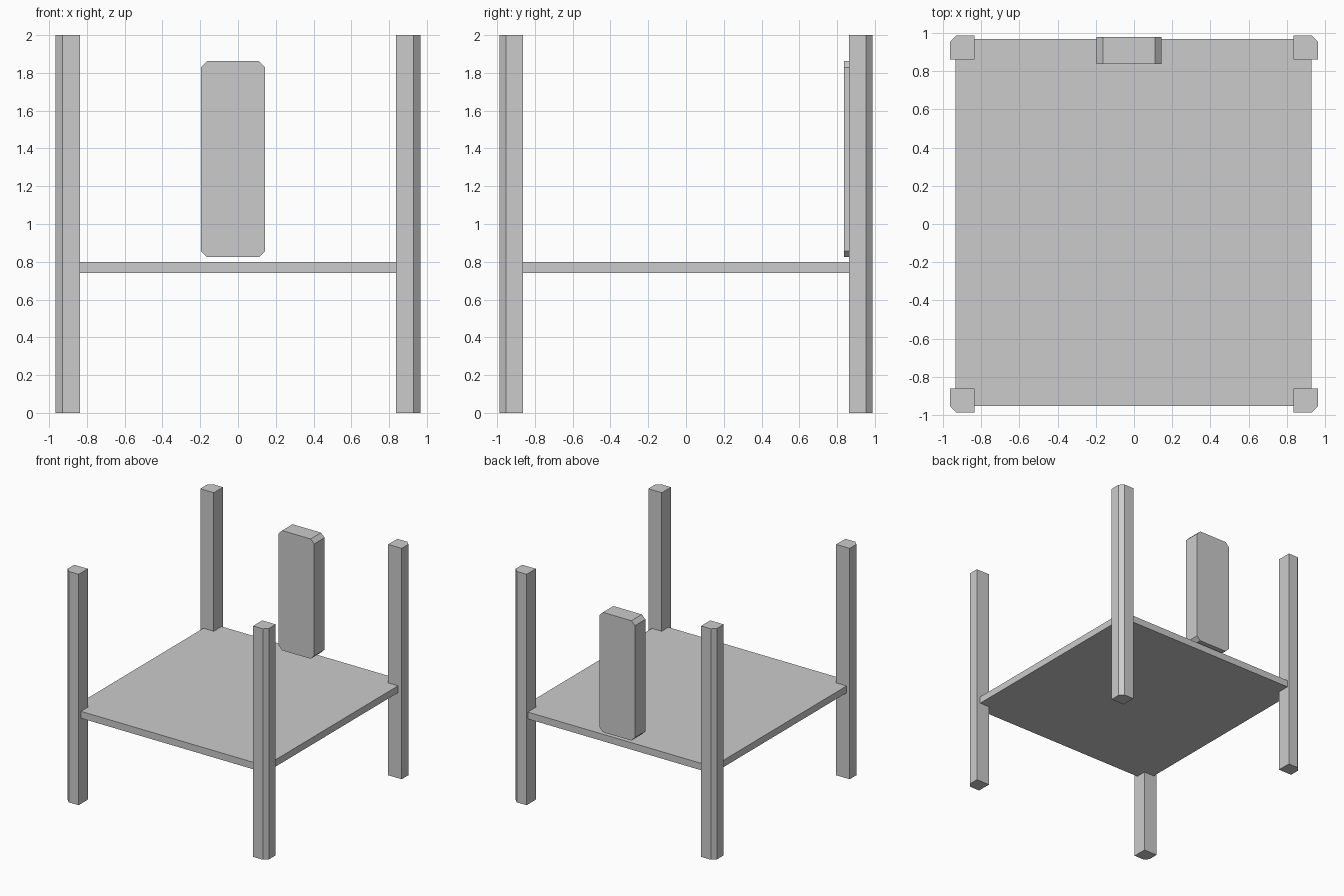
import bpy, bmesh
from mathutils import Vector

if "Cube" in bpy.data.objects:
    bpy.data.objects.remove(bpy.data.objects["Cube"])


def prism(name, outline, extrude):
    """Flat-faced solid from a planar outline pushed along a vector."""
    bm = bmesh.new()
    face = bm.faces.new([bm.verts.new(p) for p in outline])
    new = bmesh.ops.extrude_face_region(bm, geom=[face])["geom"]
    verts = [g for g in new if isinstance(g, bmesh.types.BMVert)]
    bmesh.ops.translate(bm, verts=verts, vec=Vector(extrude))
    bmesh.ops.recalc_face_normals(bm, faces=bm.faces)
    mesh = bpy.data.meshes.new(name)
    bm.to_mesh(mesh)
    bm.free()
    obj = bpy.data.objects.new(name, mesh)
    bpy.context.collection.objects.link(obj)
    return obj


# Corner posts: square section with the outer corner bevelled
XI, XO, YI, YO, C = 0.836, 0.965, 0.862, 0.988, 0.035
section = [(XI, YI), (XO, YI), (XO, YO - C), (XO - C, YO), (XI, YO)]
for side_y, sy in (("front", -1), ("back", 1)):
    for side_x, sx in (("left", -1), ("right", 1)):
        prism(f"{side_y}_{side_x}_post",
              [(sx * x, sy * y, 0) for x, y in section], (0, 0, 2))

# Seat board
x0, x1, y0, y1 = -0.935, 0.93, -0.954, 0.97
prism("seat", [(x0, y0, 0.74), (x1, y0, 0.74), (x1, y1, 0.74), (x0, y1, 0.74)],
      (0, 0, 0.06))

# Back panel with clipped corners, slightly off centre
x0, x1, z0, z1, c = -0.197, 0.144, 0.824, 1.862, 0.034
panel = [(x0 + c, z0), (x1 - c, z0), (x1, z0 + c), (x1, z1 - c),
         (x1 - c, z1), (x0 + c, z1), (x0, z1 - c), (x0, z0 + c)]
prism("back_panel", [(x, 0.837, z) for x, z in panel], (0, 0.143, 0))
